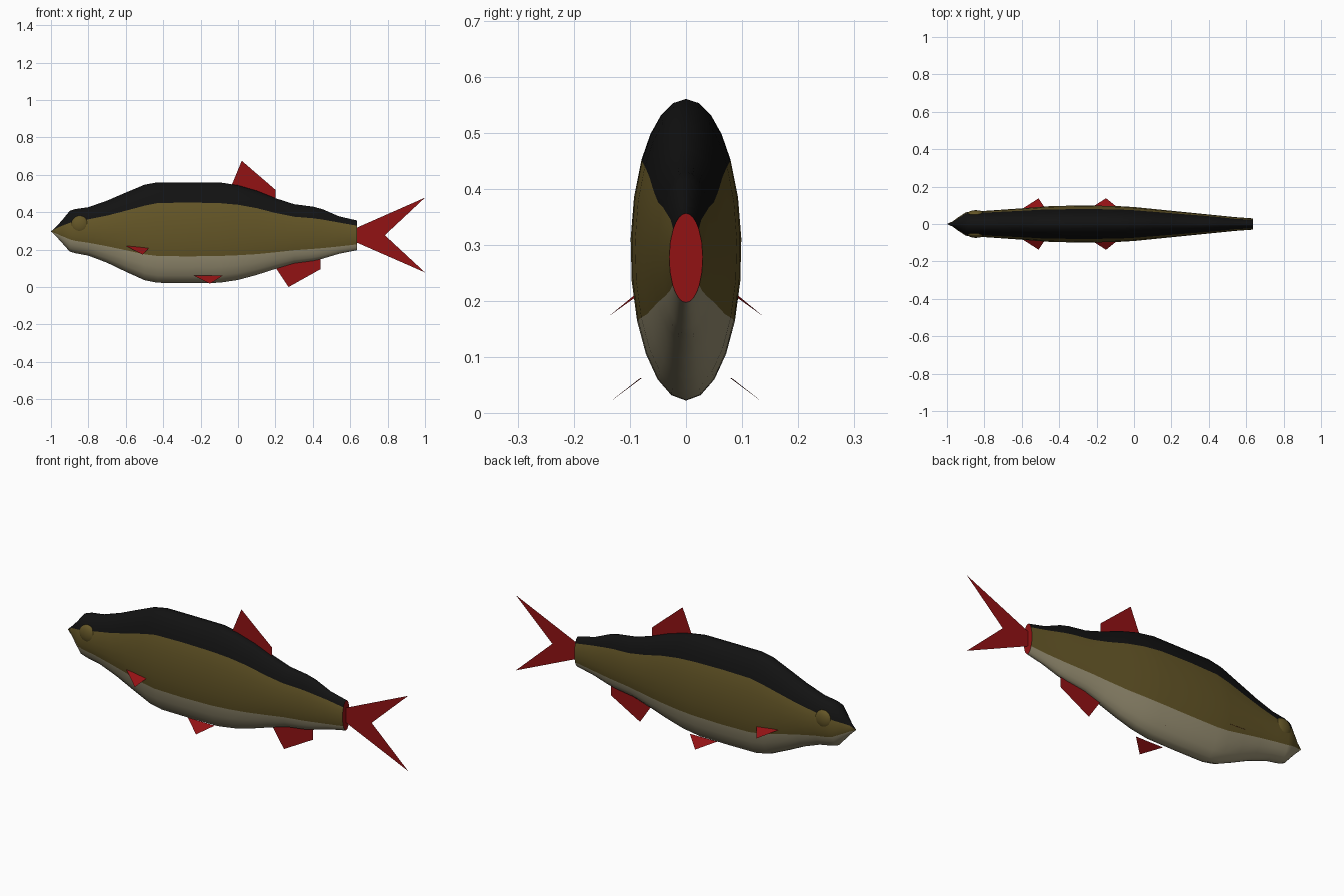
import bpy, bmesh, math

if "Cube" in bpy.data.objects:
    bpy.data.objects.remove(bpy.data.objects["Cube"])


def material(name, rgb):
    m = bpy.data.materials.new(name)
    m.diffuse_color = (*rgb, 1)
    m.use_nodes = True
    m.node_tree.nodes["Principled BSDF"].inputs["Base Color"].default_value = m.diffuse_color
    return m


BLACK = material("back black", (0.006, 0.006, 0.006))
OLIVE = material("flank olive", (0.127, 0.092, 0.020))
CREAM = material("belly cream", (0.33, 0.29, 0.18))
RED = material("fin red", (0.29, 0.006, 0.007))


def finish(name, bm, mats):
    me = bpy.data.meshes.new(name)
    bm.to_mesh(me)
    bm.free()
    for m in mats:
        me.materials.append(m)
    ob = bpy.data.objects.new(name, me)
    bpy.context.collection.objects.link(ob)
    return ob


# Body stations: x, top z, bottom z, half width, height of back line, height of belly line
STATIONS = [
    (-0.97, .325, .268, .014, .315, .285), (-0.94, .358, .235, .036, .328, .272),
    (-0.90, .407, .190, .062, .343, .255), (-0.87, .417, .181, .067, .350, .247),
    (-0.80, .427, .168, .070, .362, .237), (-0.70, .462, .130, .077, .382, .218),
    (-0.60, .505, .082, .084, .408, .197), (-0.50, .547, .037, .092, .435, .175),
    (-0.43, .560, .023, .097, .449, .166), (-0.27, .560, .022, .099, .452, .164),
    (-0.10, .560, .023, .097, .449, .166), (0.00, .544, .038, .091, .440, .170),
    (0.10, .515, .065, .081, .422, .176), (0.20, .475, .097, .071, .396, .186),
    (0.30, .443, .127, .061, .376, .197), (0.40, .430, .140, .051, .368, .204),
    (0.45, .417, .151, .046, .361, .208), (0.54, .378, .178, .037, .345, .217),
    (0.635, .356, .197, .030, .328, .228)]
STEPS = 4  # sides per colour band

bm = bmesh.new()
rings = []
for x, top, bot, w, back, belly in STATIONS:
    c, r = (top + bot) / 2, (top - bot) / 2
    stops = [math.pi / 2, math.asin((back - c) / r), math.asin((belly - c) / r), -math.pi / 2]
    half = [a + (b - a) * i / STEPS for a, b in zip(stops, stops[1:]) for i in range(STEPS)]
    half.append(stops[-1])
    pts = [(math.cos(a) * w, c + math.sin(a) * r) for a in half]
    pts += [(-y, z) for y, z in pts[-2:0:-1]]
    rings.append([bm.verts.new((x, y, z)) for y, z in pts])
n = len(rings[0])


def band(i):
    return min(i, n - 1 - i) // STEPS


nose = bm.verts.new((-1, 0, .297))
for i in range(n):
    j = (i + 1) % n
    bm.faces.new((nose, rings[0][i], rings[0][j])).material_index = band(i)
    for a, b in zip(rings, rings[1:]):
        bm.faces.new((a[i], b[i], b[j], a[j])).material_index = band(i)
bm.faces.new(rings[-1]).material_index = 3  # red tail stump
bmesh.ops.recalc_face_normals(bm, faces=bm.faces)
body = finish("body", bm, [BLACK, OLIVE, CREAM, RED])
body.select_set(True)
bpy.context.view_layer.objects.active = body
bpy.ops.object.shade_smooth_by_angle(angle=math.radians(50))
body.select_set(False)

# Eyes: low domes on the sides of the head
for side, label in ((-1, "right"), (1, "left")):
    bm = bmesh.new()
    bmesh.ops.create_uvsphere(bm, u_segments=20, v_segments=12, radius=1)
    for v in bm.verts:
        v.co = (-0.845 + v.co.x * .048, side * .052 + v.co.y * .022, .333 + v.co.z * .048)
    for f in bm.faces:
        f.smooth = True
    finish(label + "_eye", bm, [OLIVE])


# Fins: thin flat sheets
def fin(name, polys):
    bm = bmesh.new()
    for pts in polys:
        bm.faces.new([bm.verts.new(p) for p in pts])
    return finish(name, bm, [RED])


def upright(*pts):
    return [(x, 0, z) for x, z in pts]


fin("tail_fin", [upright((.63, .315), (.63, .277), (.785, .277), (1, .478)),
                 upright((.63, .277), (.63, .240), (1, .078), (.785, .277))])
fin("dorsal_fin", [upright((-.04, .53), (.2, .45), (.2, .52), (.02, .675))])
fin("anal_fin", [upright((.19, .12), (.27, 0), (.44, .095), (.44, .16))])
for side, label in ((-1, "right"), (1, "left")):
    fin(label + "_pectoral_fin", [[(-.60, side * .08, .22), (-.51, side * .137, .173),
                                   (-.475, side * .085, .21)]])
    fin(label + "_pelvic_fin", [[(-.24, side * .079, .062), (-.15, side * .138, .018),
                                 (-.08, side * .082, .062)]])
